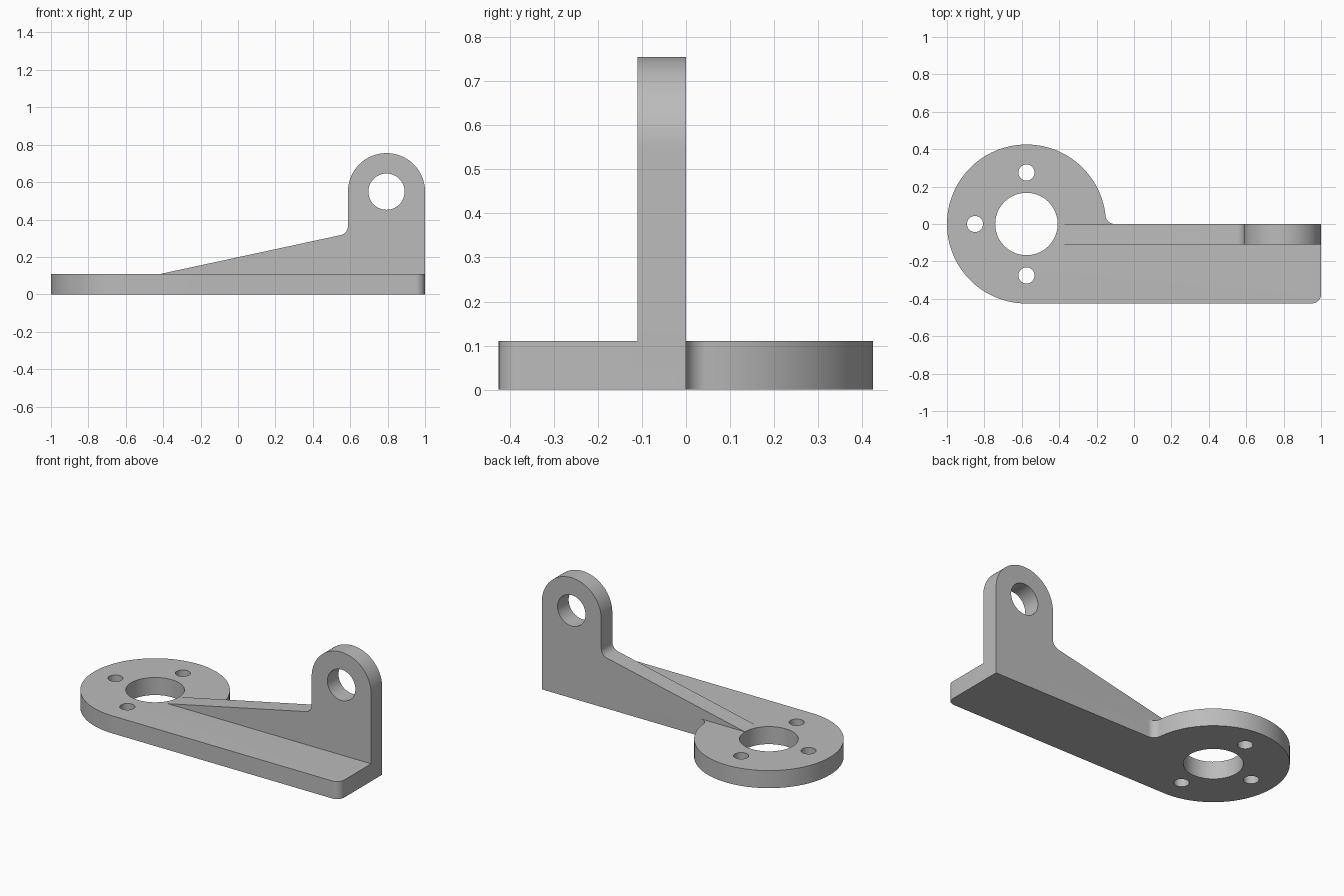
import bpy, bmesh, math
from mathutils import Vector, Matrix

cube = bpy.data.objects.get("Cube")
if cube:
    bpy.data.objects.remove(cube, do_unlink=True)

# One plain grey finish
grey = bpy.data.materials.new("plain grey")
grey.use_nodes = True
colour = (0.5, 0.5, 0.5, 1)
grey.diffuse_color = colour
grey.node_tree.nodes["Principled BSDF"].inputs["Base Color"].default_value = colour

THICK = 0.11
HUB = Vector((-0.575, 0))
HUB_R = 0.425
EYE = Vector((0.794, 0.549))
EYE_R = 0.206
FILLET = 0.05


def arc(centre, radius, start, end, steps=48):
    """Points along an arc, angles in degrees."""
    angles = [math.radians(start + (end - start) * i / steps) for i in range(steps + 1)]
    return [centre + radius * Vector((math.cos(a), math.sin(a))) for a in angles]


def round_corner(before, corner, after, radius, steps=10):
    """Points of a tangent arc replacing a corner."""
    before, corner, after = Vector(before), Vector(corner), Vector(after)
    u, v = (before - corner).normalized(), (after - corner).normalized()
    half = u.angle(v) / 2
    centre = corner + (u + v).normalized() * radius / math.sin(half)
    first = corner + u * radius / math.tan(half) - centre
    last = corner + v * radius / math.tan(half) - centre
    turn = first.angle_signed(last)
    return [centre + Matrix.Rotation(-turn * i / steps, 2) @ first for i in range(steps + 1)]


def prism(name, points, low, high, upright=False):
    """Extrude an outline along z, or along y when upright."""
    bm = bmesh.new()
    place = (lambda p: (p.x, low, p.y)) if upright else (lambda p: (p.x, p.y, low))
    face = bm.faces.new([bm.verts.new(place(p)) for p in points])
    moved = bmesh.ops.extrude_face_region(bm, geom=[face])["geom"]
    step = Vector((0, high - low, 0)) if upright else Vector((0, 0, high - low))
    bmesh.ops.translate(bm, vec=step, verts=[g for g in moved if isinstance(g, bmesh.types.BMVert)])
    bmesh.ops.recalc_face_normals(bm, faces=bm.faces)
    mesh = bpy.data.meshes.new(name)
    bm.to_mesh(mesh)
    bm.free()
    mesh.materials.append(grey)
    obj = bpy.data.objects.new(name, mesh)
    bpy.context.collection.objects.link(obj)
    return obj


def combine(target, other, operation):
    """Apply a boolean and discard the second object."""
    bpy.context.view_layer.objects.active = target
    mod = target.modifiers.new("combine", "BOOLEAN")
    mod.operation, mod.object, mod.solver = operation, other, "EXACT"
    bpy.ops.object.modifier_apply(modifier=mod.name)
    bpy.data.objects.remove(other, do_unlink=True)


# Base plate: round hub flowing into a straight arm
reach = HUB_R + FILLET
blend = Vector((HUB.x + math.sqrt(reach**2 - FILLET**2), FILLET))
tilt = math.degrees(math.asin(FILLET / reach))
outline = arc(HUB, HUB_R, tilt, 270, 96)
outline += round_corner((0, -HUB_R), (1, -HUB_R), (1, 0), FILLET)
outline += [Vector((1, 0))]
outline += arc(blend, FILLET, 270, 180 + tilt, 12)[:-1]
bracket = prism("bracket", outline, 0, THICK)

# Upright rib: sloped web rising to a round-topped lug
toe, knee = Vector((-0.41, THICK)), Vector((EYE.x - EYE_R, 0.325))
side = [Vector((-0.41, 0.05)), Vector((1, 0.05))]
side += arc(EYE, EYE_R, 0, 180)
side += round_corner((knee.x, EYE.y), knee, toe, FILLET)
side += [toe]
rib = prism("upright_rib", side, -THICK, 0, upright=True)
combine(bracket, rib, "UNION")

# Hub bore, three screw holes and the lug eye
bores = [(HUB, 0.167)]
bores += [(HUB + 0.275 * Vector(d), 0.043) for d in ((0, 1), (-1, 0), (0, -1))]
for centre, radius in bores:
    hole = prism("hole_cutter", arc(centre, radius, 0, 360)[:-1], -0.1, 0.3)
    combine(bracket, hole, "DIFFERENCE")
eye = prism("eye_cutter", arc(EYE, 0.097, 0, 360)[:-1], -0.3, 0.2, upright=True)
combine(bracket, eye, "DIFFERENCE")

# Smooth curves, crisp edges
bpy.ops.object.select_all(action="DESELECT")
bracket.select_set(True)
bpy.context.view_layer.objects.active = bracket
bpy.ops.object.shade_smooth_by_angle(angle=math.radians(25))
